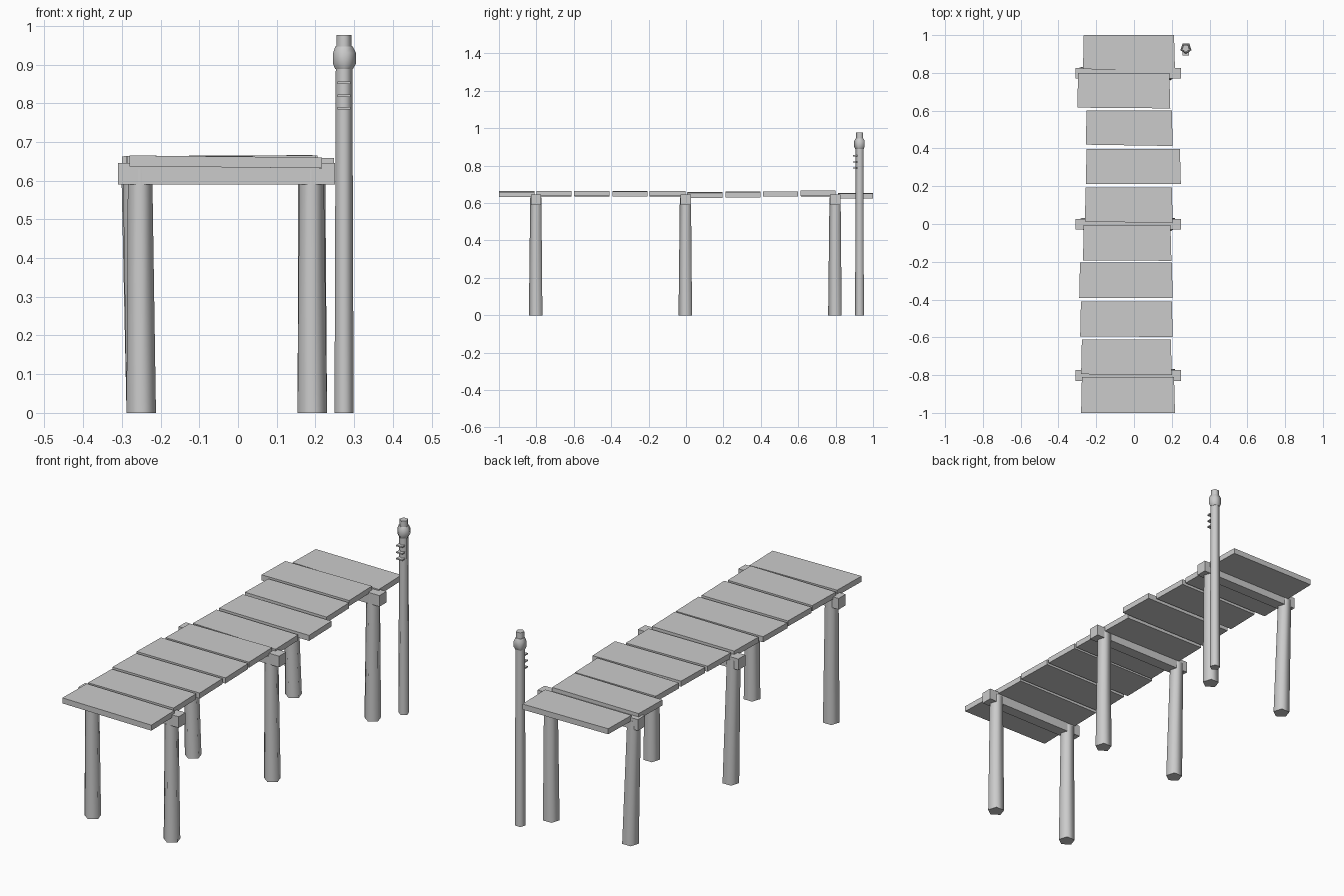
import bpy, math
from mathutils import Vector

if "Cube" in bpy.data.objects:
    bpy.data.objects.remove(bpy.data.objects["Cube"])


def mesh_object(name, verts, faces, smooth=False):
    me = bpy.data.meshes.new(name)
    me.from_pydata(verts, [], faces)
    ob = bpy.data.objects.new(name, me)
    bpy.context.collection.objects.link(ob)
    for p in me.polygons:
        p.use_smooth = smooth and len(p.vertices) == 4
    return ob


BOX_FACES = [(3, 2, 1, 0), (4, 5, 6, 7), (0, 1, 5, 4),
             (1, 2, 6, 5), (2, 3, 7, 6), (3, 0, 4, 7)]


def slab(name, corners, thick):
    # corners: four top points, counter-clockwise seen from above
    low = [(x, y, z - thick) for x, y, z in corners]
    return mesh_object(name, low + list(corners), BOX_FACES)


def lathe(name, rings, n=5):
    # rings: (x, y, z, radius); five-sided with one corner facing the front
    verts, faces = [], []
    for x, y, z, r in rings:
        for k in range(n):
            a = -math.pi / 2 + k * math.tau / n
            verts.append((x + r * math.cos(a), y + r * math.sin(a), z))
    for i in range(len(rings) - 1):
        for k in range(n):
            a, b = i * n + k, i * n + (k + 1) % n
            faces.append((a, b, b + n, a + n))
    faces.append(tuple(reversed(range(n))))
    faces.append(tuple(range(len(verts) - n, len(verts))))
    return mesh_object(name, verts, faces, smooth=True)


# Deck planks: x0, x1, y0 left, y0 right, y1, top z left, top z right
planks = [
    (-.28, .217, -1.0, -1.0, -.81, .665, .660),
    (-.28, .200, -.795, -.80, -.612, .663, .665),
    (-.285, .205, -.595, -.598, -.41, .664, .665),
    (-.29, .205, -.393, -.393, -.205, .664, .663),
    (-.27, .198, -.192, -.195, -.004, .663, .665),
    (-.26, .205, .012, .006, .194, .660, .655),
    (-.255, .248, .212, .212, .398, .661, .658),
    (-.255, .205, .42, .413, .60, .662, .662),
    (-.30, .192, .616, .612, .80, .663, .666),
    (-.27, .217, .82, .812, 1.0, .655, .652),
]
for i, (x0, x1, ya, yb, y1, za, zb) in enumerate(planks):
    slab(f"deck_plank_{i + 1}",
         [(x0, ya, za), (x1, yb, zb), (x1 - .005, y1, zb), (x0 + .004, y1, za)], .028)

# Cross beams with a pair of slightly leaning posts under each
leans = {-.8: (-.253, .190), 0: (-.266, .187), .8: (-.270, .194)}
for i, (y, (xl, xr)) in enumerate(leans.items()):
    slab(f"cross_beam_{i + 1}",
         [(-.31, y - .03, .646), (.25, y - .03, .646),
          (.25, y + .026, .646), (-.31, y + .026, .646)], .056)
    for side, xb, xt in (("left", -.25, xl), ("right", .192, xr)):
        lathe(f"{side}_post_{i + 1}",
              [(xb, y, 0, .040), (xt, y, .63, .033)])

# Tall mooring pole with a bulged collar and cap
px, py = .274, .93
lathe("mooring_pole", [(px, py, 0, .026), (px, py, .90, .0225)])
lathe("pole_collar", [(px, py, .888, .024), (px + .001, py, .902, .031),
                      (px + .001, py, .930, .031), (px, py, .946, .024)])
lathe("pole_cap", [(px, py, .94, .021), (px, py, .976, .0205)])

# Small rungs on the front of the pole
for i, z in enumerate((.790, .822, .856)):
    slab(f"pole_rung_{i + 1}",
         [(px - .017, .893, z), (px + .017, .893, z),
          (px + .017, .916, z), (px - .017, .916, z)], .006)
